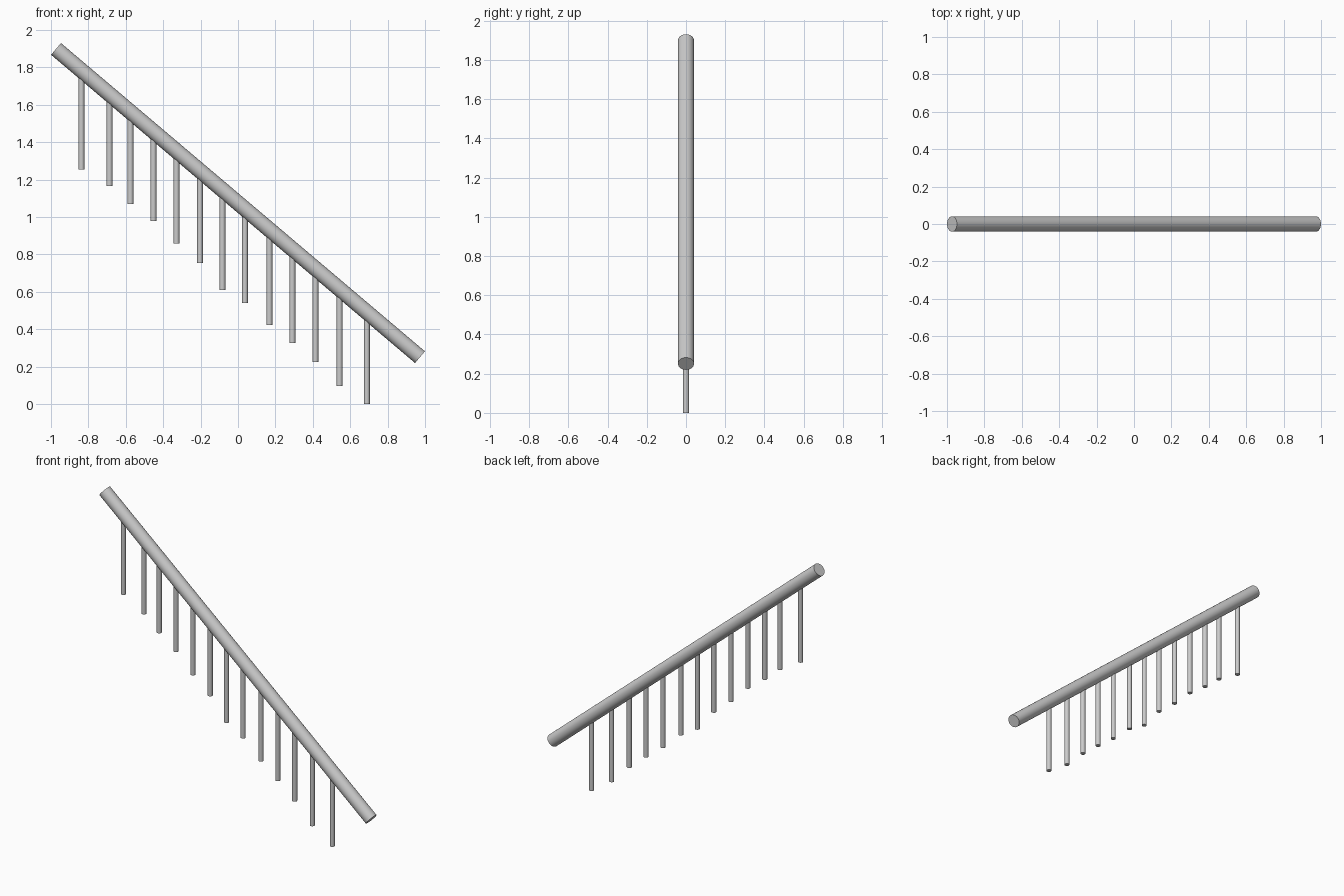
import bpy
from mathutils import Vector

if "Cube" in bpy.data.objects:
    bpy.data.objects.remove(bpy.data.objects["Cube"])

RAIL_TOP = Vector((-0.973, 0, 1.899))
RAIL_END = Vector((0.973, 0, 0.251))


def rod(name, a, b, radius, sides):
    """Capped cylinder running from a to b."""
    axis = b - a
    bpy.ops.mesh.primitive_cylinder_add(
        vertices=sides, radius=radius, depth=axis.length, location=(a + b) / 2,
        rotation=axis.to_track_quat('Z', 'Y').to_euler())
    obj = bpy.context.object
    obj.name = name
    bpy.ops.object.shade_smooth_by_angle()
    return obj


# Sloping round handrail
rod("handrail", RAIL_TOP, RAIL_END, 0.041, 32)

# Vertical balusters: x position and height of the lower end
balusters = [
    (-0.837, 1.255), (-0.687, 1.166), (-0.575, 1.071), (-0.452, 0.980),
    (-0.329, 0.859), (-0.203, 0.755), (-0.083, 0.611), (0.037, 0.541),
    (0.168, 0.423), (0.291, 0.327), (0.414, 0.225), (0.543, 0.097),
    (0.689, 0.0),
]
for i, (x, foot) in enumerate(balusters, 1):
    # Each top end is buried at the rail's axis
    t = (x - RAIL_TOP.x) / (RAIL_END.x - RAIL_TOP.x)
    top = RAIL_TOP.lerp(RAIL_END, t)
    rod(f"baluster_{i:02d}", Vector((x, 0, foot)), top, 0.0155, 24)
